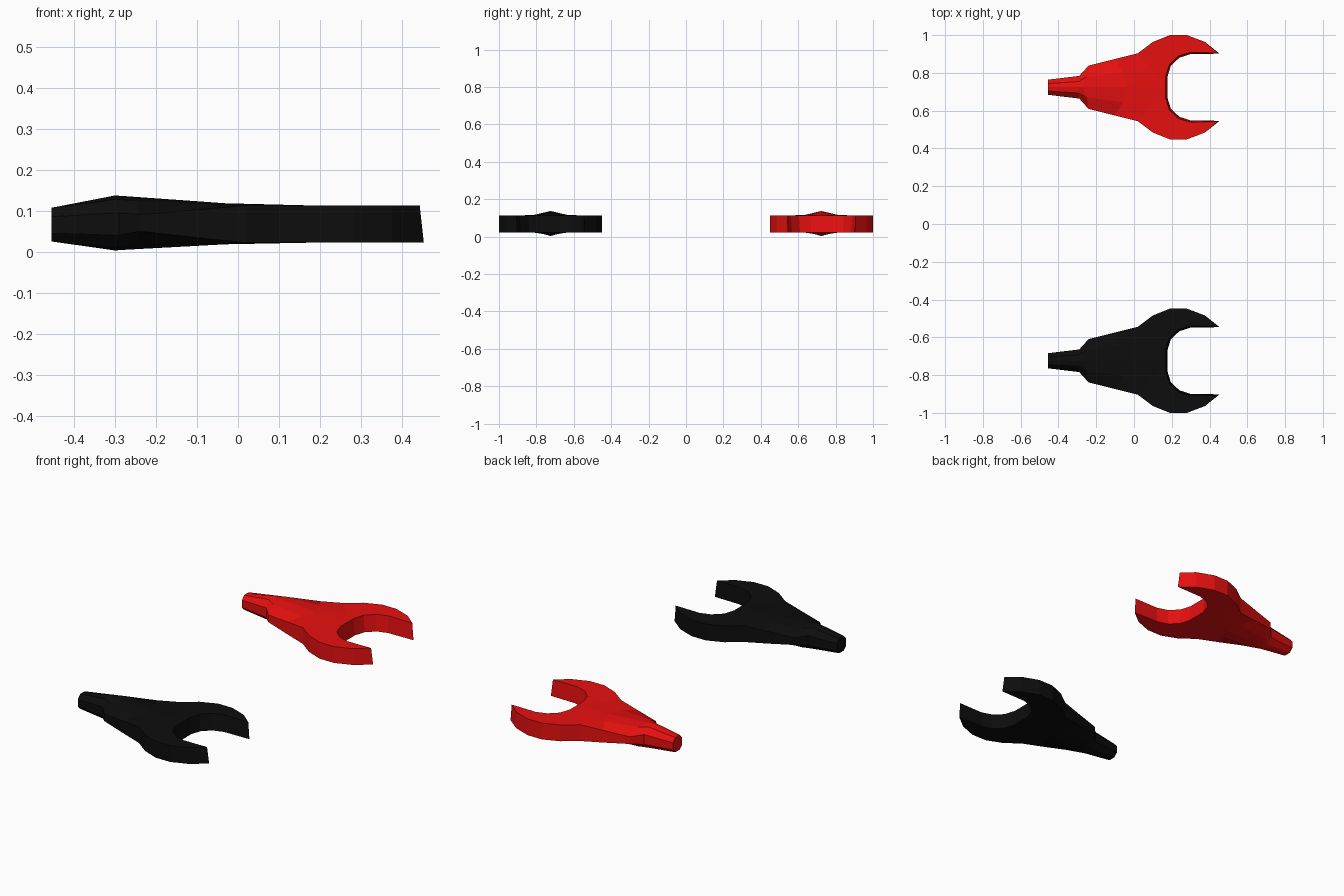
import bpy, bmesh
from mathutils import Vector

if "Cube" in bpy.data.objects:
    bpy.data.objects.remove(bpy.data.objects["Cube"])

# Handle stations: three points (x, y, z_top, z_bottom) from centreline to outer edge
HANDLE = [
    [(-.455, 0, .107, .025), (-.455, .02, .107, .025), (-.455, .04, .085, .045)],
    [(-.30, 0, .137, .003), (-.295, .03, .128, .012), (-.29, .06, .095, .04)],
    [(-.27, 0, .135, .005), (-.25, .055, .124, .017), (-.24, .115, .09, .05)],
    [(-.03, 0, .118, .018), (-.06, .08, .116, .020), (-.10, .15, .102, .034)],
]
# Jaw outline: matching points on the outer and inner curves
OUTER = [(.02, .18), (.10, .24), (.19, .276), (.28, .276), (.375, .24), (.448, .182)]
INNER = [(.168, 0), (.168, .058), (.187, .12), (.235, .165), (.295, .184), (.443, .182)]
TOP, BOTTOM = .113, .022
HOLE = Vector((.35, 0))


def rings():
    """Half cross-sections: across the top outwards, back along the bottom."""
    out = []
    for st in HANDLE:
        out.append([(x, y, t) for x, y, t, b in st] +
                   [(x, y, b) for x, y, t, b in reversed(st)])
    for k, (o, i) in enumerate(zip(OUTER, INNER)):
        o, i = Vector(o), Vector(i)
        if k == len(OUTER) - 1:                 # pointed jaw tip
            top, low = [(.443, .182)] * 3, [(.453, .178)] * 3
        else:                                   # bore narrows towards the bottom
            j = i.lerp(HOLE, .05)
            top, low = [i, (i + o) / 2, o], [o, (o + j) / 2, j]
        out.append([(p[0], p[1], TOP) for p in top] +
                   [(p[0], p[1], BOTTOM) for p in low])
    return out


def clip(name, y, color):
    bm = bmesh.new()
    rows = [[bm.verts.new(p) for p in ring] for ring in rings()]
    bm.faces.new(rows[0])                       # tail end
    for r, (a, b) in enumerate(zip(rows, rows[1:])):
        for k in range(5):
            bm.faces.new((a[k], a[k + 1], b[k + 1], b[k]))
        if r >= len(HANDLE):                    # inner wall of the jaw
            bm.faces.new((a[5], a[0], b[0], b[5]))
    bmesh.ops.remove_doubles(bm, verts=bm.verts, dist=1e-5)
    # mirror into the full clip
    bmesh.ops.mirror(bm, geom=bm.verts[:] + bm.edges[:] + bm.faces[:],
                     axis='Y', merge_dist=1e-4)
    bmesh.ops.remove_doubles(bm, verts=bm.verts, dist=1e-5)
    bmesh.ops.recalc_face_normals(bm, faces=bm.faces)
    me = bpy.data.meshes.new(name)
    bm.to_mesh(me)
    bm.free()
    mat = bpy.data.materials.new(name + "_paint")
    mat.diffuse_color = color
    mat.use_nodes = True
    mat.node_tree.nodes["Principled BSDF"].inputs["Base Color"].default_value = mat.diffuse_color
    me.materials.append(mat)
    ob = bpy.data.objects.new(name, me)
    ob.location.y = y
    bpy.context.collection.objects.link(ob)


clip("red_clip", .724, (.8, .005, .005, 1))
clip("black_clip", -.724, (.004, .004, .004, 1))
